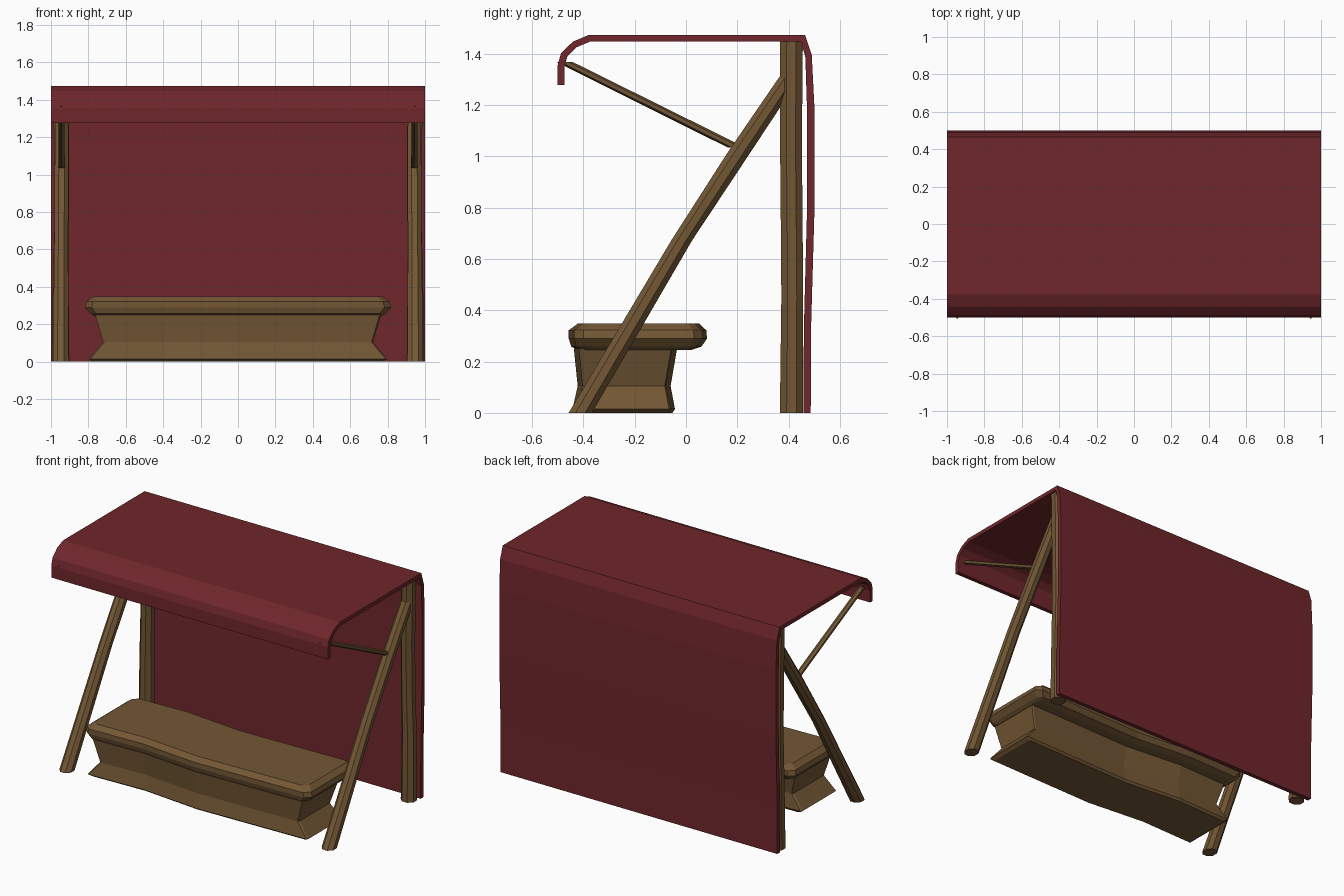
import bpy, math

if "Cube" in bpy.data.objects:
    bpy.data.objects.remove(bpy.data.objects["Cube"])


def material(name, color):
    m = bpy.data.materials.new(name)
    m.diffuse_color = color
    m.use_nodes = True
    m.node_tree.nodes["Principled BSDF"].inputs["Base Color"].default_value = m.diffuse_color
    return m


CLOTH = material("red_cloth", (0.16, 0.02, 0.025, 1))
WOOD = material("brown_wood", (0.17, 0.095, 0.035, 1))


def make(name, verts, faces, mat):
    me = bpy.data.meshes.new(name)
    me.from_pydata(verts, [], faces)
    me.materials.append(mat)
    ob = bpy.data.objects.new(name, me)
    bpy.context.collection.objects.link(ob)
    return ob


def loft(name, rings, mat):
    """Skin closed rings of equal length and cap both ends."""
    n = len(rings[0])
    verts = [p for r in rings for p in r]
    faces = [(k * n + i, k * n + (i + 1) % n, (k + 1) * n + (i + 1) % n, (k + 1) * n + i)
             for k in range(len(rings) - 1) for i in range(n)]
    faces += [tuple(reversed(range(n))), tuple(range(len(verts) - n, len(verts)))]
    return make(name, verts, faces, mat)


def pole(name, path, sides=8):
    """Pole with level cuts; path points are (x, y, z, rx, ry)."""
    rings = []
    for x, y, z, rx, ry in path:
        angles = [2 * math.pi * (i + 0.5) / sides for i in range(sides)]
        rings.append([(x + rx * math.cos(a), y + ry * math.sin(a), z) for a in angles])
    return loft(name, rings, WOOD)


# Canopy: bent cloth strip, outer and inner outline in (y, z)
outer = [(-0.5, 1.277), (-0.5, 1.355), (-0.487, 1.402), (-0.44, 1.447), (-0.378, 1.473),
         (0.464, 1.473), (0.49, 1.395), (0.5, 1.2), (0.5, 0.77), (0.487, 0.32), (0.486, 0)]
inner = [(-0.473, 1.277), (-0.473, 1.35), (-0.462, 1.39), (-0.428, 1.424), (-0.373, 1.447),
         (0.449, 1.447), (0.465, 1.385), (0.471, 1.2), (0.471, 0.77), (0.459, 0.32), (0.458, 0)]
n = len(outer)
verts = [(x, y, z) for x in (-1, 1) for line in (outer, inner) for y, z in line]
faces = []
for i in range(n - 1):
    a, b, c, d = i, n + i, 2 * n + i, 3 * n + i
    faces += [(a, a + 1, c + 1, c), (b, d, d + 1, b + 1),
              (a, b, b + 1, a + 1), (c, c + 1, d + 1, d)]
faces += [(0, 2 * n, 3 * n, n), (n - 1, 2 * n - 1, 4 * n - 1, 3 * n - 1)]
make("canopy", verts, faces, CLOTH)

# Frame: posts, slanted legs and braces on both sides
for side, s in (("left", -1), ("right", 1)):
    pole(side + "_back_post", [
        (s * 0.948, 0.411, 0, 0.05, 0.049), (s * 0.948, 0.414, 0.45, 0.045, 0.046),
        (s * 0.942, 0.412, 0.72, 0.043, 0.046), (s * 0.942, 0.409, 1.05, 0.043, 0.046),
        (s * 0.946, 0.411, 1.455, 0.046, 0.048)])
    pole(side + "_front_leg", [
        (s * 0.948, -0.412, 0, 0.045, 0.049), (s * 0.945, -0.018, 0.67, 0.04, 0.044),
        (s * 0.943, 0.21, 1.02, 0.04, 0.048), (s * 0.943, 0.405, 1.31, 0.038, 0.044)])
    pole(side + "_brace", [
        (s * 0.942, 0.195, 1.035, 0.019, 0.034), (s * 0.945, -0.475, 1.368, 0.018, 0.032)], 6)


def sway(x):
    """Slight wave along the bench."""
    pts = [(-0.85, 0), (-0.4, 0.015), (0, -0.022), (0.4, -0.012), (0.85, 0)]
    for (x0, y0), (x1, y1) in zip(pts, pts[1:]):
        if x <= x1:
            return y0 + (y1 - y0) * (x - x0) / (x1 - x0)
    return 0


def plank_ring(z, hx, y0, y1, c):
    """Chamfered rectangle with swaying long edges."""
    xs = [-hx + c, -0.4, 0, 0.4, hx - c]
    ring = [(x, y0 + sway(x), z) for x in xs]
    ring += [(hx, y0 + c, z), (hx, y1 - c, z)]
    ring += [(x, y1 + sway(x), z) for x in reversed(xs)]
    ring += [(-hx, y1 - c, z), (-hx, y0 + c, z)]
    return ring


# Bench: rounded seat slab on a waisted base
loft("bench_seat", [plank_ring(*r) for r in (
    (0.245, 0.77, -0.40, 0.005, 0.02), (0.258, 0.79, -0.425, 0.045, 0.03),
    (0.29, 0.818, -0.435, 0.067, 0.035), (0.322, 0.81, -0.435, 0.064, 0.035),
    (0.348, 0.775, -0.40, 0.037, 0.03))], WOOD)
loft("bench_base", [plank_ring(*r) for r in (
    (0.0, 0.775, -0.40, -0.068, 0.008), (0.015, 0.797, -0.42, -0.058, 0.008),
    (0.105, 0.722, -0.40, -0.075, 0.008), (0.25, 0.765, -0.415, -0.05, 0.008))], WOOD)
